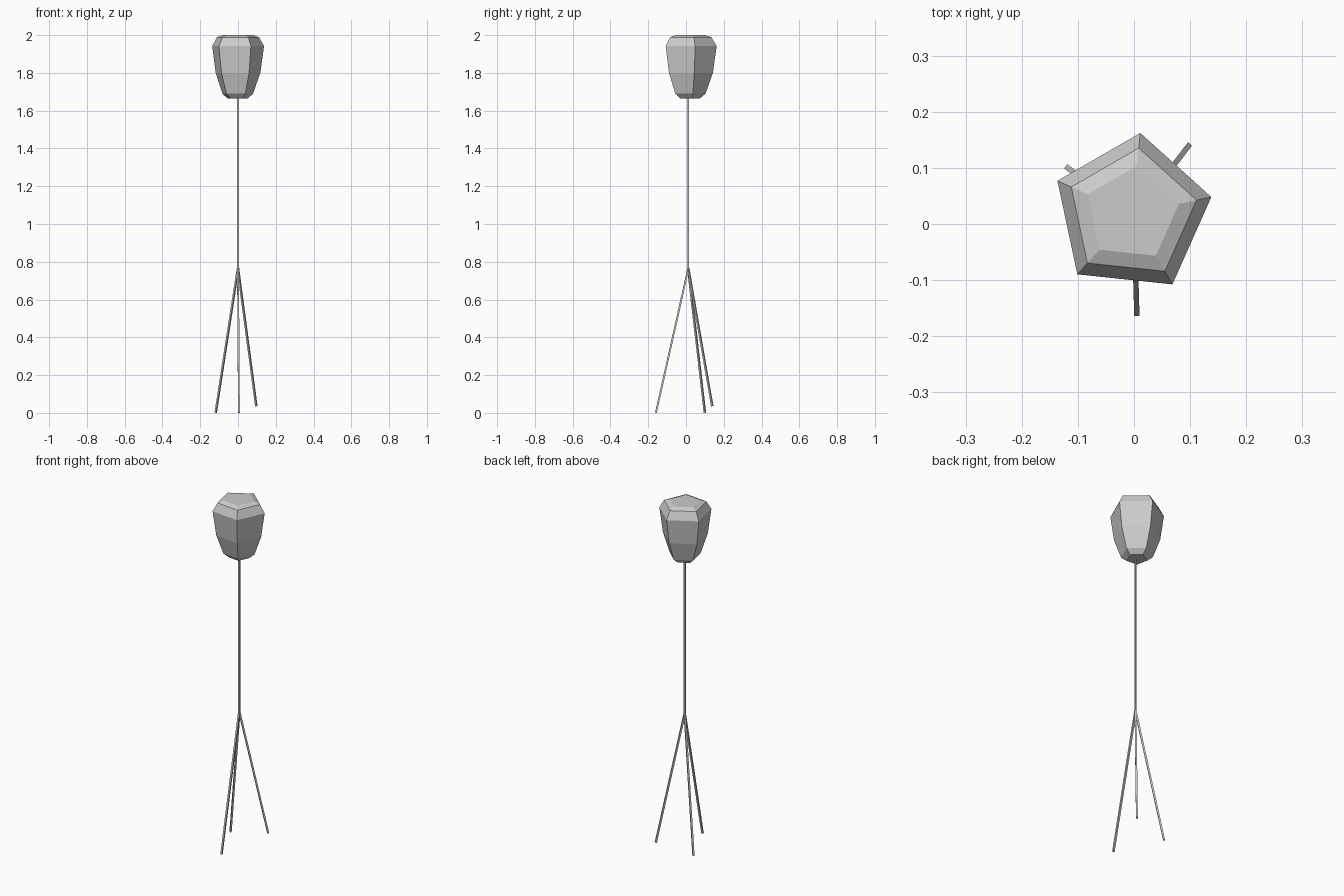
import bpy
from math import sin, cos, atan2, radians, pi
from mathutils import Vector, Matrix

if "Cube" in bpy.data.objects:
    bpy.data.objects.remove(bpy.data.objects["Cube"])


def make(name, verts, faces):
    me = bpy.data.meshes.new(name)
    me.from_pydata(verts, [], faces)
    me.update()
    ob = bpy.data.objects.new(name, me)
    bpy.context.collection.objects.link(ob)
    return ob


def lathe(name, cx, cy, profile, sides, start):
    """Closed faceted solid from (radius, z) rings, bottom to top."""
    verts, n = [], sides
    for r, z in profile:
        for i in range(n):
            a = start + 2 * pi * i / n
            verts.append((cx + r * cos(a), cy + r * sin(a), z))
    faces = [tuple(reversed(range(n)))]
    for k in range(len(profile) - 1):
        for i in range(n):
            j = (i + 1) % n
            faces.append((k * n + i, k * n + j, (k + 1) * n + j, (k + 1) * n + i))
    faces.append(tuple(range((len(profile) - 1) * n, len(profile) * n)))
    return make(name, verts, faces)


def rod(name, a, b, width):
    """Square rod between two points, one side facing outward."""
    a, b = Vector(a), Vector(b)
    d = b - a
    ob = lathe(name, 0, 0, [(width / 2 ** 0.5, 0), (width / 2 ** 0.5, d.length)], 4, pi / 4)
    yaw = atan2(d.y, d.x)
    tilt = atan2(d.xy.length, d.z)
    rot = Matrix.Rotation(yaw, 4, 'Z') @ Matrix.Rotation(tilt, 4, 'Y')
    ob.data.transform(Matrix.Translation(a) @ rot)
    return ob


# five-sided shade, narrowing to the bottom, with a shallow cap
lathe("lamp_shade", -0.004, 0.018,
      [(0.056, 1.665), (0.086, 1.69), (0.125, 1.80), (0.145, 1.942),
       (0.118, 1.988), (0.086, 2.0)], 5, radians(12))

# thin pole
hub = (0, 0.012, 0.765)
rod("pole", (0, 0.012, 0.755), (0, 0.012, 1.68), 0.009)

# tripod legs, one foot slightly raised
feet = {"front_leg": (0.005, -0.159, 0.001),
        "left_leg": (-0.118, 0.10, 0.001),
        "right_leg": (0.097, 0.139, 0.036)}
for name, foot in feet.items():
    rod(name, hub, foot, 0.0095)
